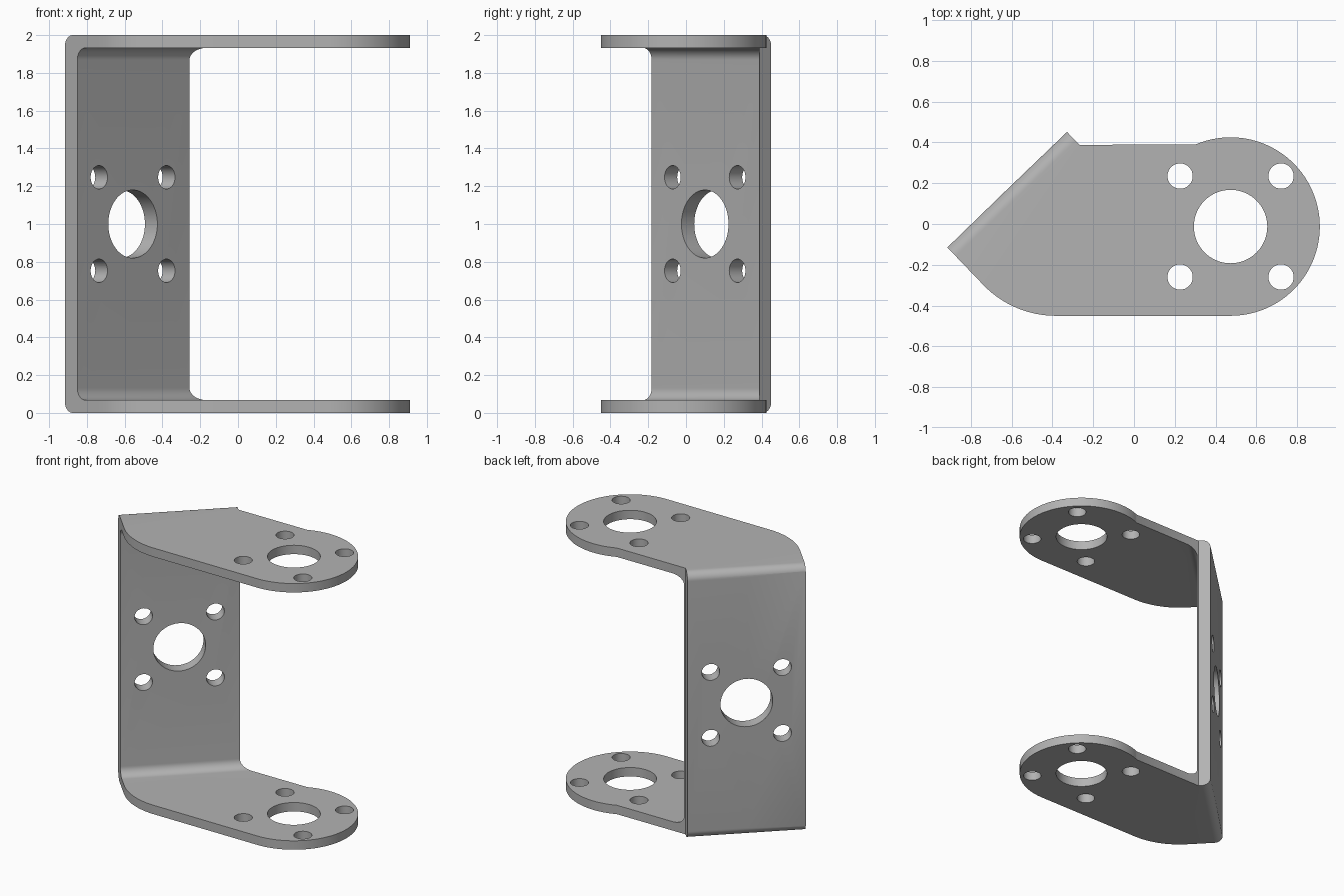
import bpy
import bmesh
from math import radians, sin, cos, tan, pi
from mathutils import Matrix, Vector

if "Cube" in bpy.data.objects:
    bpy.data.objects.remove(bpy.data.objects["Cube"])

HEIGHT, SHEET, WALL = 2.0, 0.067, 0.095
ANGLE = radians(43.8)
along = Vector((cos(ANGLE), sin(ANGLE), 0))       # along the slanted wall
inward = Vector((sin(ANGLE), -cos(ANGLE), 0))     # from wall towards the flanges
wall_start, wall_end = Vector((-0.915, -0.115, 0)), Vector((-0.33, 0.453, 0))
wall_mid = (wall_start + wall_end) / 2
hub = Vector((0.4735, -0.0125, 0))
HUB_R, BACK_Y, FRONT_Y = 0.4375, 0.388, -0.45

metal = bpy.data.materials.new("grey metal")
metal.use_nodes = True
colour = (0.45, 0.45, 0.45, 1)
metal.diffuse_color = colour
metal.node_tree.nodes["Principled BSDF"].inputs["Base Color"].default_value = colour


def arc(cx, cy, r, start, end, n):
    return [(cx + r * cos(start + (end - start) * i / n),
             cy + r * sin(start + (end - start) * i / n)) for i in range(n + 1)]


def prism(name, points, vector):
    """Extrude a closed outline of 3D points along a vector."""
    bm = bmesh.new()
    face = bm.faces.new([bm.verts.new(p) for p in points])
    new = bmesh.ops.extrude_face_region(bm, geom=[face])["geom"]
    bmesh.ops.translate(bm, verts=[v for v in new if isinstance(v, bmesh.types.BMVert)], vec=vector)
    bmesh.ops.recalc_face_normals(bm, faces=bm.faces)
    mesh = bpy.data.meshes.new(name)
    bm.to_mesh(mesh)
    bm.free()
    mesh.materials.append(metal)
    obj = bpy.data.objects.new(name, mesh)
    bpy.context.collection.objects.link(obj)
    return obj


def cut(obj, cutter, operation):
    mod = obj.modifiers.new(operation.title(), "BOOLEAN")
    mod.operation, mod.solver, mod.object = operation, "EXACT", cutter
    bpy.context.view_layer.objects.active = obj
    bpy.ops.object.modifier_apply(modifier=mod.name)
    bpy.data.objects.remove(cutter)


def bolt_holes(obj, centre, side, up, length):
    """Large bore with four screw holes around it."""
    axis = side.cross(up)
    spots = [(0, 0, 0.18, 64)] + [(a, b, 0.062, 32) for a in (-0.2475, 0.2475) for b in (-0.2475, 0.2475)]
    for a, b, r, n in spots:
        ring = arc(a, b, r, 0, 2 * pi, n)[:-1]
        cutter = prism("hole_cutter", [centre + side * p + up * q - axis * length / 2 for p, q in ring],
                       axis * length)
        cut(obj, cutter, "DIFFERENCE")


# Folded C section: depth from the wall's outer face against height
RO, RI, REACH = 0.06, 0.065, 2.5
section = [(REACH, 0), (REACH, SHEET)]
section += arc(WALL + RI, SHEET + RI, RI, 1.5 * pi, pi, 10)
section += arc(WALL + RI, HEIGHT - SHEET - RI, RI, pi, pi / 2, 10)
section += [(REACH, HEIGHT - SHEET), (REACH, HEIGHT)]
section += arc(RO, HEIGHT - RO, RO, pi / 2, pi, 10)
section += arc(RO, RO, RO, pi, 1.5 * pi, 10)
bracket = prism("folded_bracket",
                [wall_mid + inward * d + Vector((0, 0, z)) - along * 2 for d, z in section], along * 4)

# Plan outline: slanted wall, rounded front corner, round hub end, notch
TANGENT = 0.21
turn = pi / 2 - ANGLE
corner_r = TANGENT / tan(turn / 2)
corner_x = wall_start.x + (wall_start.y - FRONT_Y) * tan(ANGLE)
notch = wall_end + inward * ((wall_end.y - BACK_Y) / cos(ANGLE))
outline = [wall_start.xy]
outline += arc(corner_x + TANGENT, FRONT_Y + corner_r, corner_r, 1.5 * pi - turn, 1.5 * pi, 20)
rise = BACK_Y - hub.y
outline += arc(hub.x, hub.y, HUB_R, -pi / 2, radians(113.1), 72)
outline += [notch.xy, wall_end.xy]
trim = prism("outline_cutter", [(p[0], p[1], -0.2) for p in outline], Vector((0, 0, HEIGHT + 0.4)))
cut(bracket, trim, "INTERSECT")

# Holes through both flanges and through the wall
X, Y, Z = Vector((1, 0, 0)), Vector((0, 1, 0)), Vector((0, 0, 1))
bolt_holes(bracket, hub + Z * HEIGHT / 2, X, Y, HEIGHT + 0.4)
bolt_holes(bracket, wall_mid + Z * HEIGHT / 2, along, Z, 0.5)

bpy.ops.object.select_all(action="DESELECT")
bracket.select_set(True)
bpy.context.view_layer.objects.active = bracket
bpy.ops.object.shade_smooth_by_angle(angle=radians(30))
